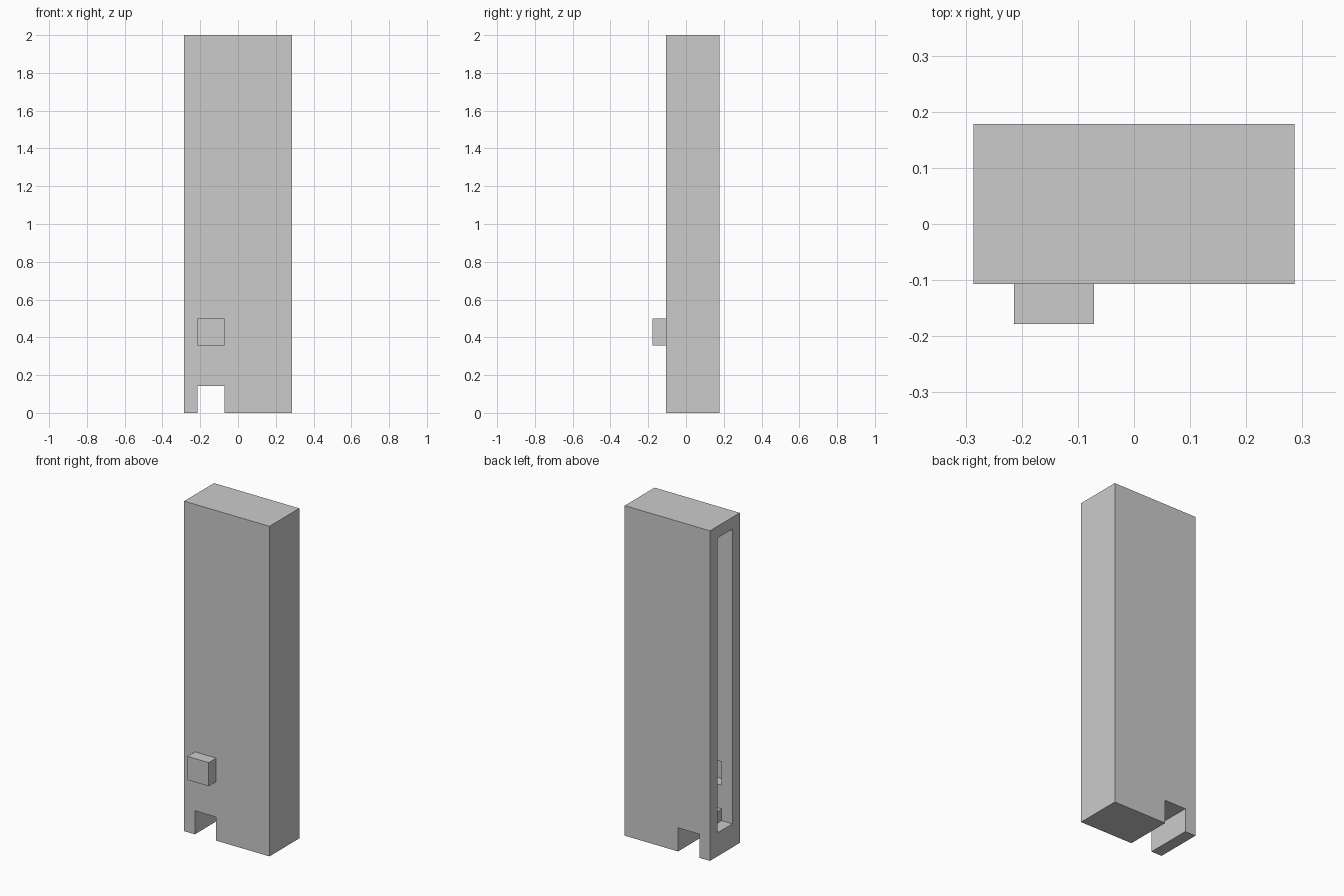
import bpy

if "Cube" in bpy.data.objects:
    bpy.data.objects.remove(bpy.data.objects["Cube"])

U = 1 / 14  # the model sits on a grid of 28 units in height


def prism(name, profile, y0, y1, cutter=False):
    """Extrude an XZ profile (grid units, counter-clockwise from the front) from y0 to y1."""
    n = len(profile)
    verts = [(x * U, y * U, z * U) for y in (y0, y1) for x, z in profile]
    faces = [tuple(range(n)), tuple(reversed(range(n, 2 * n)))]
    for i in range(n):
        j = (i + 1) % n
        faces.append((j, i, i + n, j + n))
    mesh = bpy.data.meshes.new(name)
    mesh.from_pydata(verts, [], faces)
    obj = bpy.data.objects.new(name, mesh)
    bpy.context.collection.objects.link(obj)
    if cutter:
        obj.hide_render = True
        obj.display_type = 'WIRE'
    return obj


def rect(x0, x1, z0, z1):
    return [(x0, z0), (x1, z0), (x1, z1), (x0, z1)]


# Tall casing
casing = prism("casing", rect(-4, 4, 0, 28), -1.5, 2.5)

# Hollow inside, open on the left, with a raised step over the bottom notch
cavity = prism("cavity_cutter",
               [(-5, 2), (-3, 2), (-3, 3), (-1, 3), (-1, 2), (3, 2), (3, 27), (-5, 27)],
               -0.5, 1.5, cutter=True)
# Notch through the base
notch = prism("notch_cutter", rect(-3, -1, -1, 2), -3, 4, cutter=True)
# Window through the front wall behind the button
window = prism("window_cutter", rect(-3, -1, 5, 7), -2, 0, cutter=True)

for cutter in (cavity, notch, window):
    mod = casing.modifiers.new(cutter.name, 'BOOLEAN')
    mod.operation = 'DIFFERENCE'
    mod.solver = 'EXACT'
    mod.object = cutter

# Button block covering the window
prism("front_button", rect(-3, -1, 5, 7), -2.5, -1.5)
